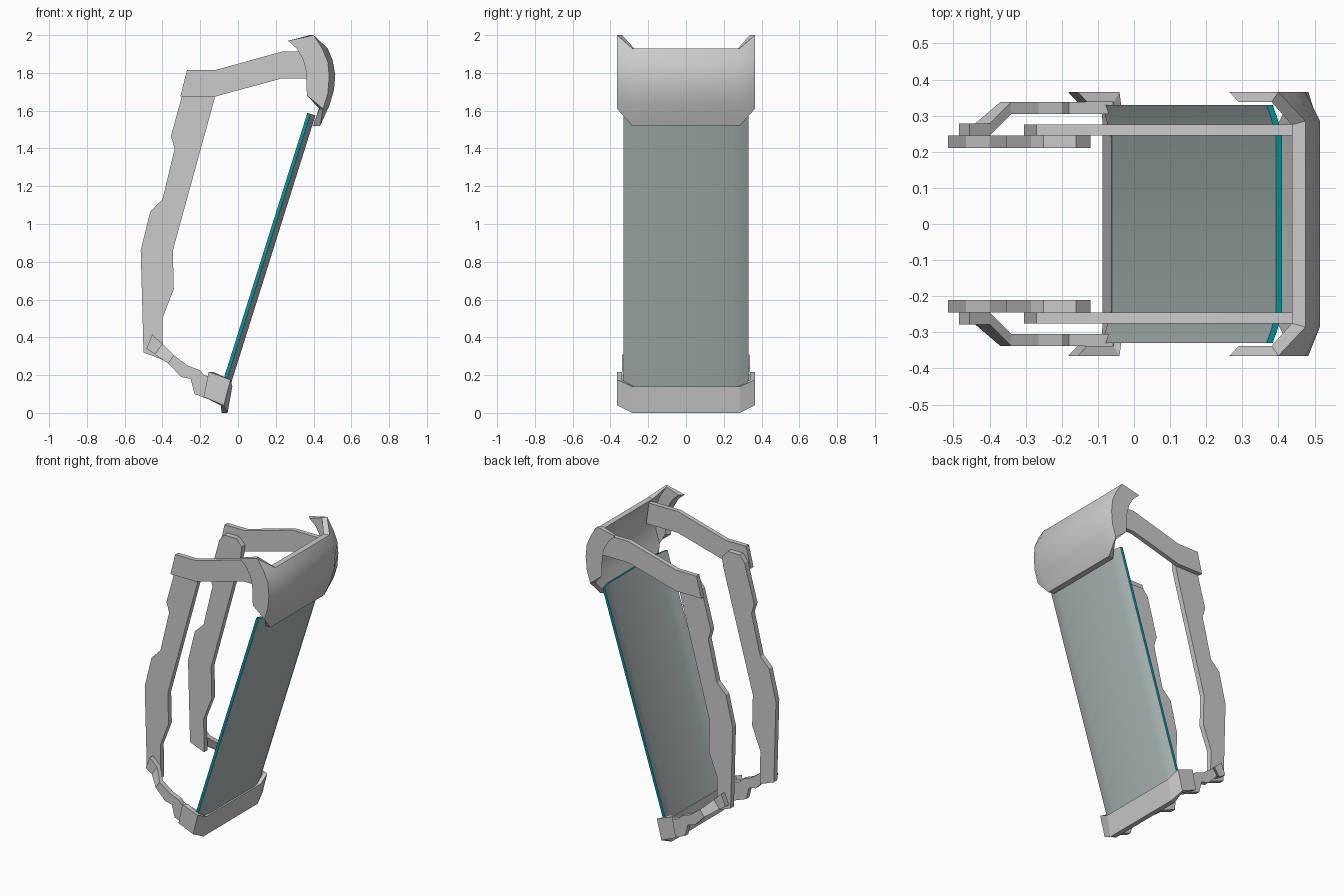
import bpy, bmesh

if "Cube" in bpy.data.objects:
    bpy.data.objects.remove(bpy.data.objects["Cube"])


def loft(name, rings, mirror=False, cap_strips=False):
    """Skin closed rings of points; ends closed by one face or by strips across the wall."""
    bm = bmesh.new()
    rows = [[bm.verts.new(p) for p in ring] for ring in rings]
    n = len(rows[0])
    for a, b in zip(rows, rows[1:]):
        for i in range(n):
            j = (i + 1) % n
            bm.faces.new((a[i], a[j], b[j], b[i]))
    for row in (rows[0], rows[-1]):
        if cap_strips:
            for i in range(n // 2 - 1):
                bm.faces.new((row[i], row[i + 1], row[n - 2 - i], row[n - 1 - i]))
        else:
            bm.faces.new(row)
    bmesh.ops.recalc_face_normals(bm, faces=bm.faces)
    mesh = bpy.data.meshes.new(name)
    bm.to_mesh(mesh)
    bm.free()
    obj = bpy.data.objects.new(name, mesh)
    bpy.context.collection.objects.link(obj)
    if mirror:
        m = obj.modifiers.new("mirror", 'MIRROR')
        m.use_axis = (False, True, False)
    return obj


def smooth(obj, angle=0.5):
    bpy.ops.object.select_all(action='DESELECT')
    obj.select_set(True)
    bpy.context.view_layer.objects.active = obj
    bpy.ops.object.shade_smooth_by_angle(angle=angle)


def bracket(name, rows, wall):
    """U-shaped band: each row gives the wing rear, wing front and centre (x, z)."""
    rings = []
    for (rx, rz), (ex, ez), (cx, cz) in rows:
        outer = [(rx, .365, rz), (ex, .365, ez), (cx, .285, cz)]
        inner = [(rx + .025, .338, rz), (ex - wall / 2, .338, ez), (cx - wall, .275, cz)]
        flip = lambda pts: [(x, -y, z) for x, y, z in reversed(pts)]
        rings.append(outer + flip(outer) + [(x, -y, z) for x, y, z in inner] + list(reversed(inner)))
    return loft(name, rings, cap_strips=True)


def plate(name, outline, y0, y1):
    """Flat side-view outline given thickness, mirrored to both sides."""
    return loft(name, [[(x, y, z) for x, z in outline] for y in (y0, y1)], mirror=True)


# Curved upper visor
visor = bracket("top_visor", [
    ((.265, 1.97), (.400, 2.00), (.475, 1.93)),
    ((.310, 1.93), (.445, 1.93), (.500, 1.87)),
    ((.345, 1.87), (.475, 1.86), (.515, 1.79)),
    ((.360, 1.81), (.483, 1.78), (.508, 1.71)),
    ((.362, 1.74), (.475, 1.69), (.485, 1.63)),
    ((.365, 1.68), (.450, 1.61), (.435, 1.52))], .038)
smooth(visor)

# Lower clamp
bracket("bottom_clamp", [
    ((-.155, .217), (-.04, .175), (-.03, .14)),
    ((-.182, .085), (-.075, .04), (-.055, 0))], .032)

# Transparent panel, bent slightly back along its long edges
section = [(-.33, -.026), (-.29, -.012), (-.24, 0), (.24, 0), (.29, -.012), (.33, -.026)]
rings = []
for cx, cz in ((-.048, .12), (.41, 1.575)):
    front = [(cx + d, y, cz - .3 * d) for y, d in section]
    rings.append(front + [(x - .017, y, z + .005) for x, y, z in reversed(front)])
panel = loft("shield_panel", rings, cap_strips=True)
for label, colour in (("panel_face", (.42, .48, .48, 1)), ("panel_rim", (0, .33, .36, 1))):
    mat = bpy.data.materials.new(label)
    mat.diffuse_color = colour
    mat.use_nodes = True
    mat.node_tree.nodes["Principled BSDF"].inputs["Base Color"].default_value = mat.diffuse_color
    panel.data.materials.append(mat)
for f in panel.data.polygons:
    if abs(f.normal.z) > .6 or abs(f.normal.y) > .8:
        f.material_index = 1
smooth(panel)

# Upper arms running back from the visor
plate("upper_arm", [(-.27, 1.815), (-.12, 1.815), (.23, 1.912), (.445, 1.912), (.465, 1.77),
                    (.23, 1.77), (-.12, 1.675), (-.305, 1.675)], .245, .275)

# Upright arms
plate("upright_arm", [(-.285, 1.72), (-.25, 1.765), (-.16, 1.765), (-.12, 1.72), (-.125, 1.66),
                      (-.345, .86), (-.34, .655), (-.40, .50), (-.397, .28), (-.50, .32),
                      (-.515, .86), (-.465, 1.065), (-.40, 1.13), (-.335, 1.40),
                      (-.355, 1.465)], .21, .245)

# Stepped links joining the uprights to the lower clamp: top, bottom, inner y
stations = [((-.455, .415), (-.485, .34), .245), ((-.40, .365), (-.44, .31), .245),
            ((-.34, .305), (-.37, .262), .305), ((-.265, .25), (-.30, .19), .305),
            ((-.20, .225), (-.25, .18), .305), ((-.18, .20), (-.23, .10), .305),
            ((-.055, .165), (-.085, .045), .305)]
loft("lower_link", [[(a, y, b), (a, y + .033, b), (c, y + .033, d), (c, y, d)]
                    for (a, b), (c, d), y in stations], mirror=True)
